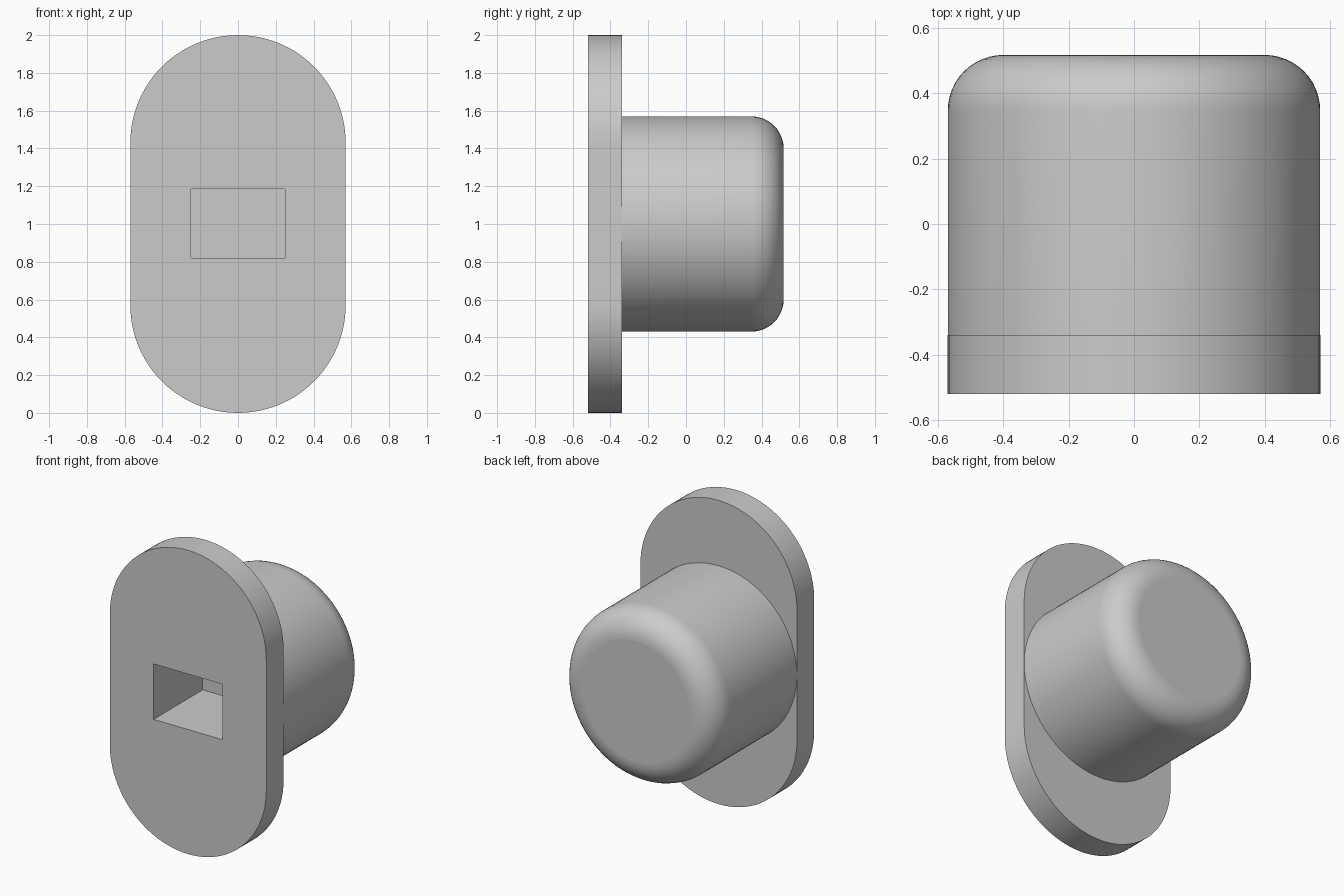
import bpy, bmesh
from math import pi, sin, cos
from mathutils import Vector

cube = bpy.data.objects.get("Cube")
if cube:
    bpy.data.objects.remove(cube, do_unlink=True)

RADIUS, CENTRE_Z = 0.57, 1.0
FRONT, SEAM, BACK = -0.52, -0.34, 0.517
FILLET = 0.17

grey = bpy.data.materials.new("grey")
grey.use_nodes = True
colour = (0.6, 0.6, 0.6, 1)
grey.diffuse_color = colour
grey.node_tree.nodes["Principled BSDF"].inputs["Base Color"].default_value = colour


def make_object(name, bm):
    bmesh.ops.recalc_face_normals(bm, faces=bm.faces)
    mesh = bpy.data.meshes.new(name)
    bm.to_mesh(mesh)
    bm.free()
    mesh.materials.append(grey)
    obj = bpy.data.objects.new(name, mesh)
    bpy.context.collection.objects.link(obj)
    return obj


def extruded(name, outline, y0, y1):
    """Extrude an (x, z) outline from y0 to y1."""
    bm = bmesh.new()
    face = bm.faces.new([bm.verts.new((x, y0, z)) for x, z in outline])
    ext = bmesh.ops.extrude_face_region(bm, geom=[face])
    verts = [v for v in ext["geom"] if isinstance(v, bmesh.types.BMVert)]
    bmesh.ops.translate(bm, verts=verts, vec=(0, y1 - y0, 0))
    return make_object(name, bm)


def combine(target, other, operation):
    mod = target.modifiers.new(operation, 'BOOLEAN')
    mod.operation, mod.solver, mod.object = operation, 'EXACT', other
    bpy.context.view_layer.objects.active = target
    bpy.ops.object.modifier_apply(modifier=mod.name)
    bpy.data.objects.remove(other, do_unlink=True)


# Stadium-shaped flange plate
N = 48
outline = []
for start, cz in ((0, 2 - RADIUS), (pi, RADIUS)):
    for i in range(N + 1):
        a = start + pi * i / N
        outline.append((RADIUS * cos(a), cz + RADIUS * sin(a)))
body = extruded("flanged_plug", outline, FRONT, SEAM)

# Round plug with a filleted end, revolved about the y axis
r = RADIUS - 0.0005
profile = [(0, SEAM - 0.08), (r, SEAM - 0.08)]
for i in range(13):
    a = pi / 2 * i / 12
    profile.append((r - FILLET + FILLET * cos(a), BACK - FILLET + FILLET * sin(a)))
profile.append((0, BACK))
bm = bmesh.new()
verts = [bm.verts.new((x, y, CENTRE_Z)) for x, y in profile]
edges = [bm.edges.new(pair) for pair in zip(verts, verts[1:])]
bmesh.ops.spin(bm, geom=verts + edges, cent=(0, 0, CENTRE_Z), axis=(0, 1, 0),
               angle=2 * pi, steps=2 * N, use_duplicate=False)
bmesh.ops.remove_doubles(bm, verts=bm.verts, dist=1e-5)
bmesh.ops.dissolve_limit(bm, angle_limit=0.001, verts=bm.verts, edges=bm.edges)
combine(body, make_object("plug", bm), 'UNION')

# Blind rectangular socket in the front
socket = [(-0.25, 0.82), (0.25, 0.82), (0.25, 1.185), (-0.25, 1.185)]
combine(body, extruded("socket_cutter", socket, FRONT - 0.1, FRONT + 0.51), 'DIFFERENCE')

# Smooth the curved sides, keep the flat faces flat
bpy.ops.object.select_all(action='DESELECT')
body.select_set(True)
bpy.context.view_layer.objects.active = body
bpy.ops.object.shade_smooth_by_angle(angle=0.6)
for poly in body.data.polygons:
    if abs(poly.normal.dot(Vector((0, 1, 0)))) > 0.999:
        poly.use_smooth = False
